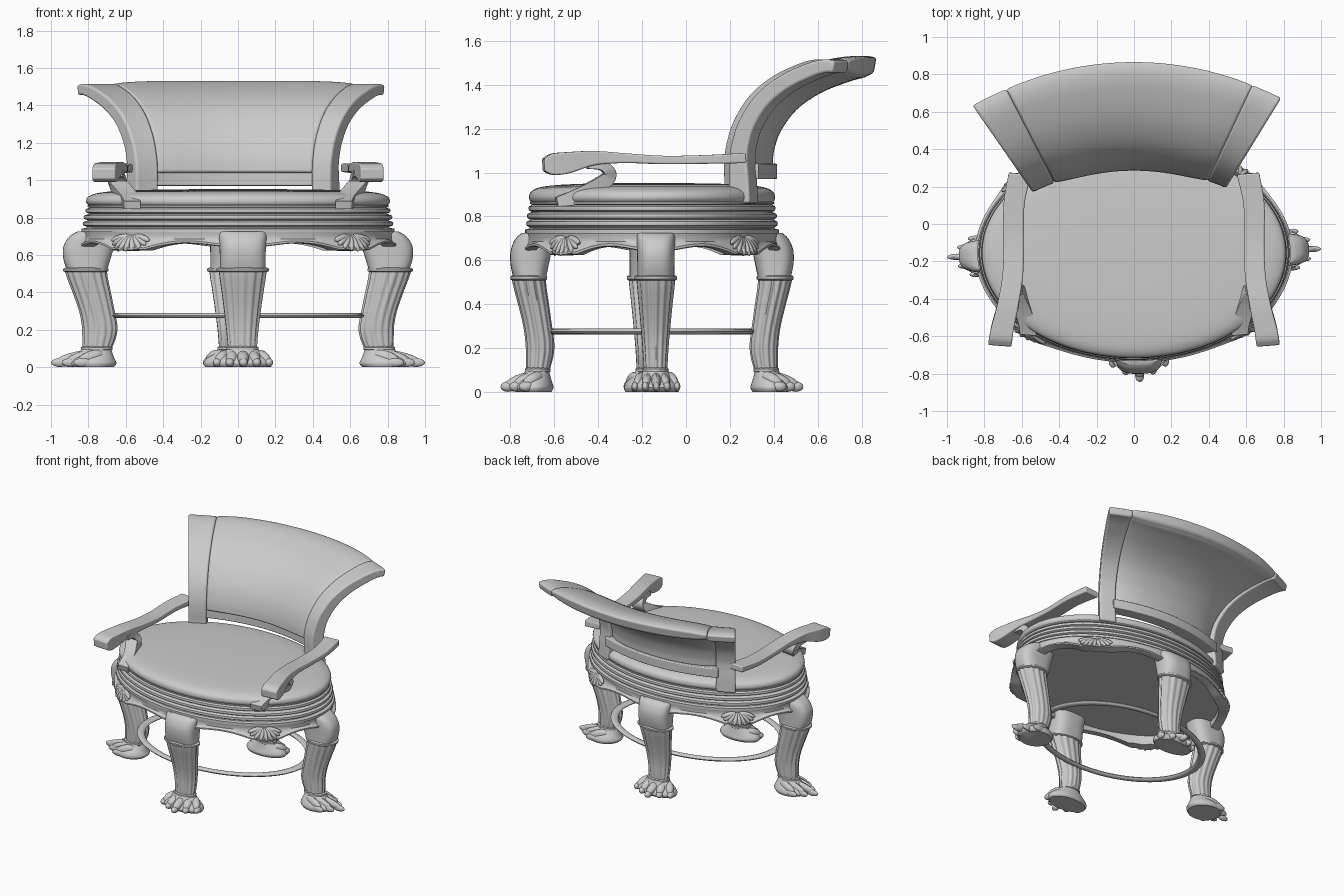
import bpy, bmesh
from math import sin, cos, pi, radians, exp
from mathutils import Vector, Matrix

cube = bpy.data.objects.get("Cube")
if cube:
    bpy.data.objects.remove(cube, do_unlink=True)

grey = bpy.data.materials.new("plain_grey")
grey.use_nodes = True
grey.diffuse_color = (0.6, 0.6, 0.6, 1)
grey.node_tree.nodes["Principled BSDF"].inputs["Base Color"].default_value = (0.6, 0.6, 0.6, 1)

# The base is designed round, turned slightly, then squashed into an oval
OVAL = (Matrix.Translation((0, -0.155, 0)) @ Matrix.Diagonal((1, 0.69, 1, 1))
        @ Matrix.Rotation(radians(1.8), 4, "Z"))
QUARTERS = {"left": 0, "back": 90, "right": 180, "front": 270}


def finish(name, bm, angle=40, bevel=0):
    bmesh.ops.recalc_face_normals(bm, faces=bm.faces)
    mesh = bpy.data.meshes.new(name)
    bm.to_mesh(mesh)
    bm.free()
    mesh.materials.append(grey)
    for poly in mesh.polygons:
        poly.use_smooth = True
    mesh.set_sharp_from_angle(angle=radians(angle))
    obj = bpy.data.objects.new(name, mesh)
    bpy.context.collection.objects.link(obj)
    if bevel:
        mod = obj.modifiers.new("soft_edges", "BEVEL")
        mod.width, mod.segments = bevel, 3
        mod.limit_method, mod.angle_limit = "ANGLE", radians(40)


def add_loft(bm, rings, loop=False):
    rows = [[bm.verts.new(p) for p in ring] for ring in rings]
    n = len(rows[0])
    pairs = list(zip(rows, rows[1:]))
    if loop:
        pairs.append((rows[-1], rows[0]))
    else:
        bm.faces.new(rows[0])
        bm.faces.new(rows[-1])
    for a, b in pairs:
        for i in range(n):
            j = (i + 1) % n
            bm.faces.new((a[i], a[j], b[j], b[i]))


def smooth_path(points, steps=4):
    pts = [Vector(p) for p in points]
    pts = [pts[0] * 2 - pts[1]] + pts + [pts[-1] * 2 - pts[-2]]
    out = []
    for a, b, c, d in zip(pts, pts[1:], pts[2:], pts[3:]):
        for k in range(steps):
            t = k / steps
            out.append((b * 2 + (c - a) * t + (a * 2 - b * 5 + c * 4 - d) * t * t
                        + (b * 3 - a - c * 3 + d) * t ** 3) * 0.5)
    return out + [pts[-2]]


def tangents(pts):
    last = len(pts) - 1
    return [(pts[min(i + 1, last)] - pts[max(i - 1, 0)]).normalized() for i in range(last + 1)]


def lathe(name, profile, loop=False, segs=96):
    bm = bmesh.new()
    add_loft(bm, [[OVAL @ Vector((r * cos(2 * pi * k / segs), r * sin(2 * pi * k / segs), z))
                   for k in range(segs)] for r, z in profile], loop)
    finish(name, bm)


def add_lobe(bm, matrix, start, end, width):
    """Ellipsoid stretched between two points."""
    start, end = Vector(start), Vector(end)
    axis = end - start
    place = Matrix.Translation((start + end) / 2) @ axis.to_track_quat("Z", "Y").to_matrix().to_4x4()
    size = Matrix.Diagonal((width, width, axis.length / 2, 1))
    bmesh.ops.create_uvsphere(bm, u_segments=12, v_segments=8, radius=1, matrix=matrix @ place @ size)


# Seat: cushion, stacked mouldings and underside
lathe("seat_cushion", smooth_path([(.78, .855), (.805, .87), (.812, .892), (.79, .918), (.7, .938),
                                   (.45, .949), (.02, .953)]))
rail = [(.78, .72), (.838, .722), (.838, .74), (.81, .745)]
for z, r in ((.75, .82), (.785, .815), (.82, .805)):
    rail += [(r - .012, z), (r + .008, z + .008), (r + .011, z + .017), (r + .008, z + .026), (r - .012, z + .033)]
rail += [(.805, .857), (.805, .865), (.77, .872)]
lathe("seat_rail", rail)
lathe("seat_underside", [(.79, .69), (.79, .73)])

# Wavy apron with a lower lip that swells toward the shells
bm = bmesh.new()
rings = []
for k in range(144):
    a = 2 * pi * k / 144
    s = abs((k * 2.5) % 90 - 45)
    bump = exp(-(s / 10) ** 2)
    zb = .65 + .012 * cos(radians((s - 24) * 9)) * (s > 6) - .028 * bump
    section = [(.832, .725), (.826, .705), (.826, .685), (.836 + .03 * bump, zb + .022),
               (.85 + .03 * bump, zb + .014), (.85 + .03 * bump, zb + .004), (.835, zb), (.78, zb), (.77, .72)]
    rings.append([OVAL @ Vector((r * cos(a), r * sin(a), z)) for r, z in section])
add_loft(bm, rings, loop=True)
finish("apron", bm)

# Carved shells on the diagonals
for side, angle in QUARTERS.items():
    turn = OVAL @ Matrix.Rotation(radians(angle + 45), 4, "Z")
    bm = bmesh.new()
    for k in range(-4, 5):
        phi = radians(k * 20)
        add_lobe(bm, turn, (.825, .02 * sin(phi), .705),
                 (.885 - .045 * sin(phi) ** 2, .14 * sin(phi), .69 - .07 * cos(phi)), .018)
    finish("shell_" + side, bm)


def add_stem(bm, matrix, sections, power=1.0, flute=0, segs=48):
    """Column of rounded sections: height, inner reach, outer reach, half width."""
    rings = []
    for z, near, far, half in sections:
        ring = []
        for k in range(segs):
            t = 2 * pi * k / segs
            f = 1 - flute * (.5 - .5 * cos(14 * t))
            c, s = [abs(v) ** power * (1 if v > 0 else -1) for v in (cos(t), sin(t))]
            ring.append(matrix @ Vector(((near + far) / 2 + (far - near) / 2 * c * f, half * s * f, z)))
        rings.append(ring)
    add_loft(bm, rings)


# Cabriole legs: smooth knee, fluted shaft, collars and paw foot
SHAFT = [(.09, .68, .83, .078), (.16, .652, .833, .084), (.22, .645, .835, .09), (.3, .66, .85, .1),
         (.4, .68, .885, .114), (.47, .695, .912, .125), (.52, .702, .928, .132)]
KNEE = [(.52, .7, .915, .122), (.57, .685, .932, .122), (.62, .67, .937, .123), (.66, .66, .928, .125),
        (.7, .65, .9, .128), (.725, .645, .86, .128)]
PAW = [(0, .665, .9, .15), (.02, .65, .92, .16), (.045, .66, .9, .145), (.07, .67, .86, .11), (.1, .68, .835, .08)]
TOES = [(0, 1.0, .034), (.07, .945, .036), (.135, .885, .035)]
for side, angle in QUARTERS.items():
    turn = OVAL @ Matrix.Rotation(radians(angle), 4, "Z")
    bm = bmesh.new()
    add_stem(bm, turn, smooth_path(KNEE, 3), power=.7)
    finish("knee_" + side, bm)
    bm = bmesh.new()
    add_stem(bm, turn, smooth_path(SHAFT, 3), flute=.08, segs=112)
    finish("fluted_shaft_" + side, bm)
    bm = bmesh.new()
    for z, near, far, half in ((.52, .692, .935, .141), (.1, .67, .84, .086)):
        add_stem(bm, turn, [(z + dz, near + d, far - d, half - d)
                            for dz, d in ((-.012, .012), (-.006, 0), (.006, 0), (.012, .012))])
    finish("collars_" + side, bm)
    bm = bmesh.new()
    add_stem(bm, turn, smooth_path(PAW, 3))
    for y, tip, width in TOES:
        for sign in ((1, -1) if y else (1,)):
            add_lobe(bm, turn, (.72, y * .55 * sign, .075), (tip - .025, y * sign, .03), width)
            add_lobe(bm, turn, (tip - .1, y * sign, .026), (tip, y * 1.04 * sign, .024), .024)
    finish("paw_" + side, bm)

# Ring stretcher
lathe("ring_stretcher", [(.645 + .03 * cos(t * pi / 5), .276 + .014 * sin(t * pi / 5)) for t in range(10)], loop=True)

# Flared back, swept along a shallow arc
BACK = [(0, .86), (0, .97), (0, 1.04), (.01, 1.12), (.05, 1.23), (.14, 1.35), (.27, 1.44), (.42, 1.498),
        (.51, 1.515), (.565, 1.508)]


def back_point(u, r, z):
    a = radians(32 * u)
    return Vector((.5 * u + r * sin(a), .3 - .11 * u * u + r * cos(a), z))


def back_part(name, u0, u1, profile, lift, thick, taper=0, pillow=0, steps=24, bevel=.012):
    pts = smooth_path(profile)
    tans = tangents(pts)
    rings = []
    for k in range(steps + 1):
        q = abs(2 * k / steps - 1) ** 6 * pillow
        u = u0 + (u1 - u0) * k / steps
        front, rear = [], []
        for i, (p, t) in enumerate(zip(pts, tans)):
            away = Vector((t.y, -t.x))
            w = i / (len(pts) - 1)
            depth = thick - taper * w - .03 * pillow * w ** 12
            front.append(back_point(u, *(p - away * lift * (1 - q))))
            rear.append(back_point(u, *(p + away * depth * (1 - .3 * q))))
        rings.append(front + rear[::-1])
    bm = bmesh.new()
    add_loft(bm, rings)
    finish(name, bm, bevel=bevel)


back_part("back_panel", -.85, .79, BACK[2:], .016, .095, taper=.01, pillow=1, steps=32, bevel=.025)
back_part("back_lower_rail", -.88, .82, BACK[1:3], -.025, .115, bevel=.006)
back_part("back_post_left", .785, .985, BACK, 0, .11, taper=.055, steps=4)
back_part("back_post_right", -1.085, -.85, BACK, 0, .11, taper=.055, steps=4)


# Arms: flat ribbons with a swollen scroll end and S-shaped supports
def ribbon(name, rows, sign):
    """Rows: x, y, z, half width, half thickness."""
    rows = smooth_path(rows, 5)
    centres = [Vector(r[:3]) for r in rows]
    rings = []
    for c, t, r in zip(centres, tangents(centres), rows):
        across = Vector((1, .08, 0)).normalized()
        up = across.cross(t).normalized()
        ring = [c + across * r[3] * i + up * r[4] * j for i, j in ((1, 1), (1, -1), (-1, -1), (-1, 1))]
        rings.append([Vector((p.x * sign, p.y, p.z)) for p in ring])
    bm = bmesh.new()
    add_loft(bm, rings)
    finish(name, bm, bevel=.008)


ARM = [(.61, .27, 1.066, .06, .023), (.642, .1, 1.06, .056, .02), (.642, -.1, 1.057, .055, .019),
       (.648, -.27, 1.065, .055, .022), (.672, -.42, 1.066, .056, .032), (.7, -.54, 1.045, .06, .048),
       (.712, -.61, 1.037, .062, .048), (.718, -.65, 1.034, .062, .028)]
SUPPORT = [(.665, -.45, 1.035, .05, .018), (.66, -.38, 1.03, .05, .022), (.645, -.347, .99, .05, .028),
           (.62, -.39, .945, .05, .036), (.59, -.46, .905, .048, .038), (.572, -.53, .88, .046, .032),
           (.565, -.59, .866, .045, .022)]
for side, s in (("left", 1), ("right", -1)):
    ribbon("arm_" + side, ARM, s)
    ribbon("arm_support_" + side, SUPPORT, s)
